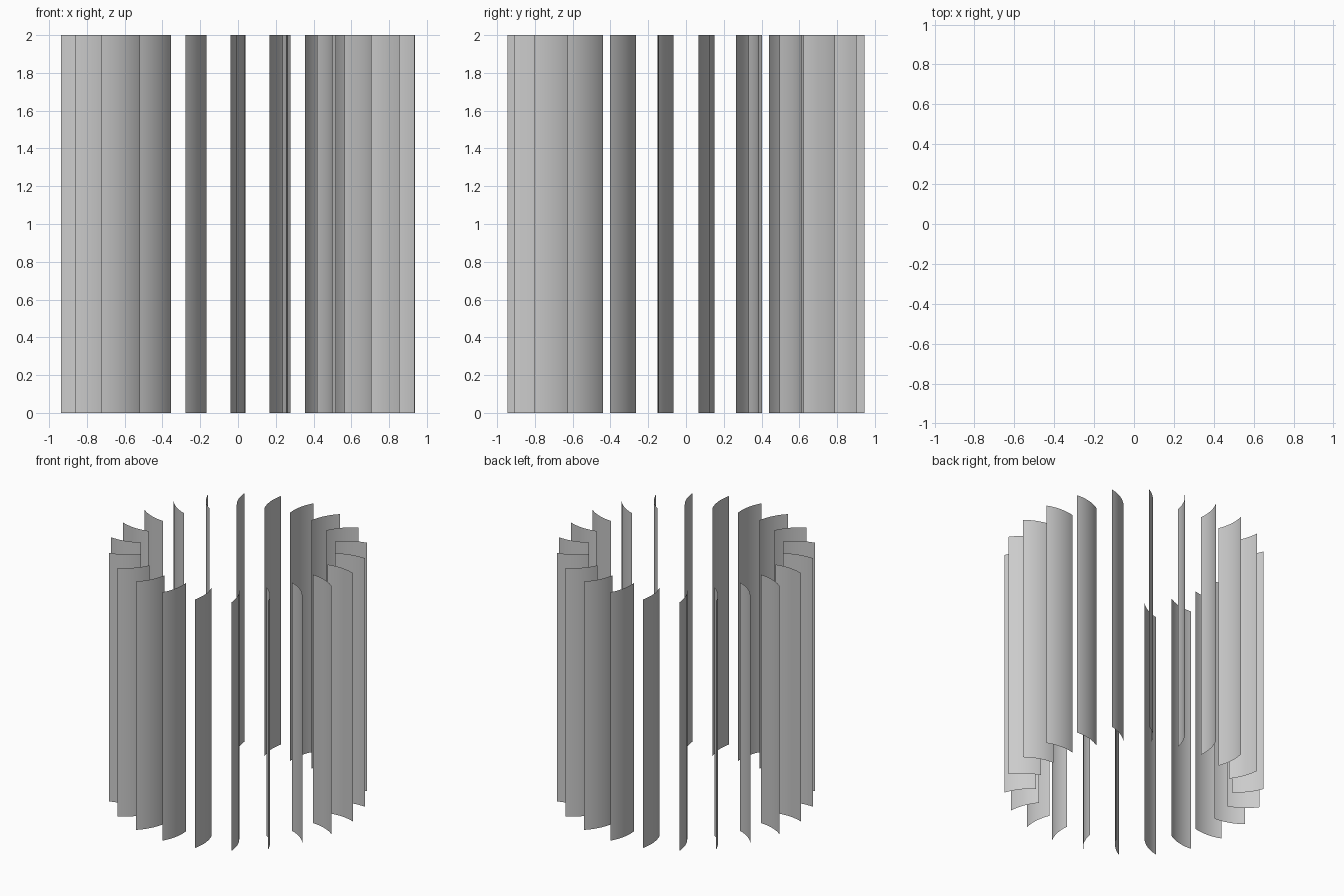
import bpy, bmesh, math
from mathutils import Vector

if "Cube" in bpy.data.objects:
    bpy.data.objects.remove(bpy.data.objects["Cube"])

BLADES = 22
HEIGHT = 2.0
START = math.radians(7.5)      # angle of the first blade's outer edge
OUTER = Vector((0.945, 0.0))   # blade ends in plan, before rotation
INNER = Vector((0.714, 0.045))
SAGITTA = 0.019                # depth of the blade's curve
SEGMENTS = 14


def arc_profile():
    """Circular arc from the outer to the inner end of a blade."""
    chord = INNER - OUTER
    c = chord.length
    along = chord.normalized()
    side = Vector((along.y, -along.x))
    if side.y < 0:
        side = -side
    r = (c * c / 4 + SAGITTA ** 2) / (2 * SAGITTA)
    half = math.asin(c / 2 / r)
    mid = (OUTER + INNER) / 2
    centre = mid - side * (r - SAGITTA)
    points = []
    for i in range(SEGMENTS + 1):
        t = -half + 2 * half * i / SEGMENTS
        points.append(centre + along * (r * math.sin(t)) + side * (r * math.cos(t)))
    return points


# One curved upright blade, a thin open sheet
bm = bmesh.new()
rows = [(bm.verts.new((p.x, p.y, 0)), bm.verts.new((p.x, p.y, HEIGHT)))
        for p in arc_profile()]
for (a, b), (c, d) in zip(rows, rows[1:]):
    bm.faces.new((a, c, d, b)).smooth = True
mesh = bpy.data.meshes.new("rotor_blade")
bm.to_mesh(mesh)
bm.free()

# Ring of blades
for i in range(BLADES):
    blade = bpy.data.objects.new(f"rotor_blade_{i + 1:02d}", mesh)
    blade.rotation_euler.z = START + i * math.tau / BLADES
    bpy.context.collection.objects.link(blade)
